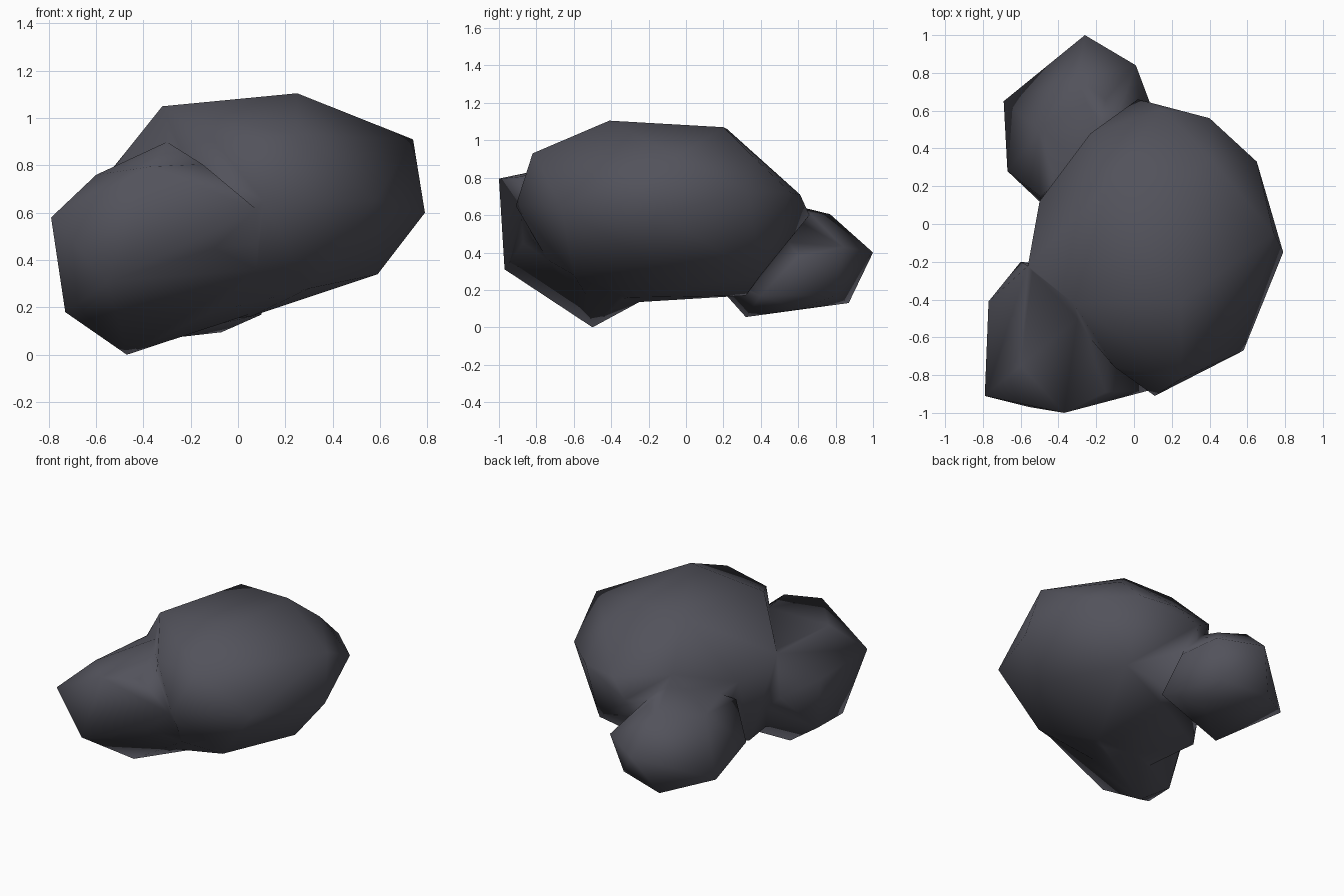
import bpy, bmesh

if "Cube" in bpy.data.objects:
    bpy.data.objects.remove(bpy.data.objects["Cube"])

stone = bpy.data.materials.new("dark_slate")
stone.diffuse_color = (0.085, 0.085, 0.105, 1)
stone.use_nodes = True
stone.node_tree.nodes["Principled BSDF"].inputs["Base Color"].default_value = stone.diffuse_color


def boulder(name, corners):
    """Faceted convex boulder wrapped around a few corner points."""
    bm = bmesh.new()
    for p in corners:
        bm.verts.new(p)
    bmesh.ops.convex_hull(bm, input=bm.verts)
    loose = [v for v in bm.verts if not v.link_faces]
    bmesh.ops.delete(bm, geom=loose, context='VERTS')
    bmesh.ops.recalc_face_normals(bm, faces=bm.faces)
    me = bpy.data.meshes.new(name)
    bm.to_mesh(me)
    bm.free()
    me.materials.append(stone)
    ob = bpy.data.objects.new(name, me)
    bpy.context.collection.objects.link(ob)
    return ob


# large main mass: crown, waist, underside
body = boulder("rock_body", [
    (.25, -.41, 1.105), (-.13, .22, 1.06), (-.32, -.42, 1.05), (.74, -.05, .91),
    (.25, -.82, .93), (.25, .2, 1.07), (.4, .35, .92), (-.1, -.76, .9),
    (.79, -.15, .6), (.58, -.67, .65), (.11, -.91, .65), (.65, .33, .72),
    (.4, .56, .72), (.02, .66, .6), (.15, .61, .71), (-.23, .48, .78),
    (-.5, .12, .66), (-.58, -.2, .75),
    (.59, -.2, .34), (.3, -.6, .28), (.1, -.75, .38), (.4, .4, .28),
    (.05, -.3, .16), (.05, .32, .17), (-.5, 0, .2), (-.35, -.5, .12)])

# front left lobe, flat topped and reaching the ground
front_lobe = boulder("front_lobe", [
    (-.79, -.91, .58), (-.37, -1, .795), (-.15, -.89, .805), (-.6, -.75, .76),
    (-.77, -.41, .55), (-.73, -.72, .18), (-.7, -.48, .16), (-.55, -.97, .31),
    (-.47, -.5, 0), (-.1, -.87, .45), (-.22, -.25, .12), (-.6, -.2, .45),
    (-.56, -.22, .75), (-.3, -.5, .9), (.09, -.88, .62), (.08, -.74, .36),
    (.05, -.35, .17)])

# lower lobe at the back, with its root inside the main mass
back_lobe = boulder("back_lobe", [
    (-.26, 1, .4), (.01, .84, .43), (-.69, .65, .22), (-.67, .28, .34),
    (-.3, .77, .605), (-.15, .66, .61), (-.5, .5, .57), (-.4, .87, .13),
    (-.07, .8, .17), (-.07, .6, .095), (-.42, .32, .055), (-.48, .1, .3),
    (.1, .6, .38), (.1, .4, .17), (-.15, .38, .7), (-.5, .15, .55)])

# fuse the lobes into one smooth stone
for lobe in (front_lobe, back_lobe):
    m = body.modifiers.new("fuse", 'BOOLEAN')
    m.operation = 'UNION'
    m.solver = 'EXACT'
    m.object = lobe
fused = bpy.data.meshes.new_from_object(
    body.evaluated_get(bpy.context.evaluated_depsgraph_get()))
body.modifiers.clear()
body.data = fused
for lobe in (front_lobe, back_lobe):
    bpy.data.objects.remove(lobe)

bm = bmesh.new()
bm.from_mesh(fused)
bmesh.ops.remove_doubles(bm, verts=bm.verts, dist=0.05)
bmesh.ops.triangulate(bm, faces=bm.faces)
bmesh.ops.recalc_face_normals(bm, faces=bm.faces)
for f in bm.faces:
    f.smooth = True
    f.material_index = 0
bm.to_mesh(fused)
bm.free()
